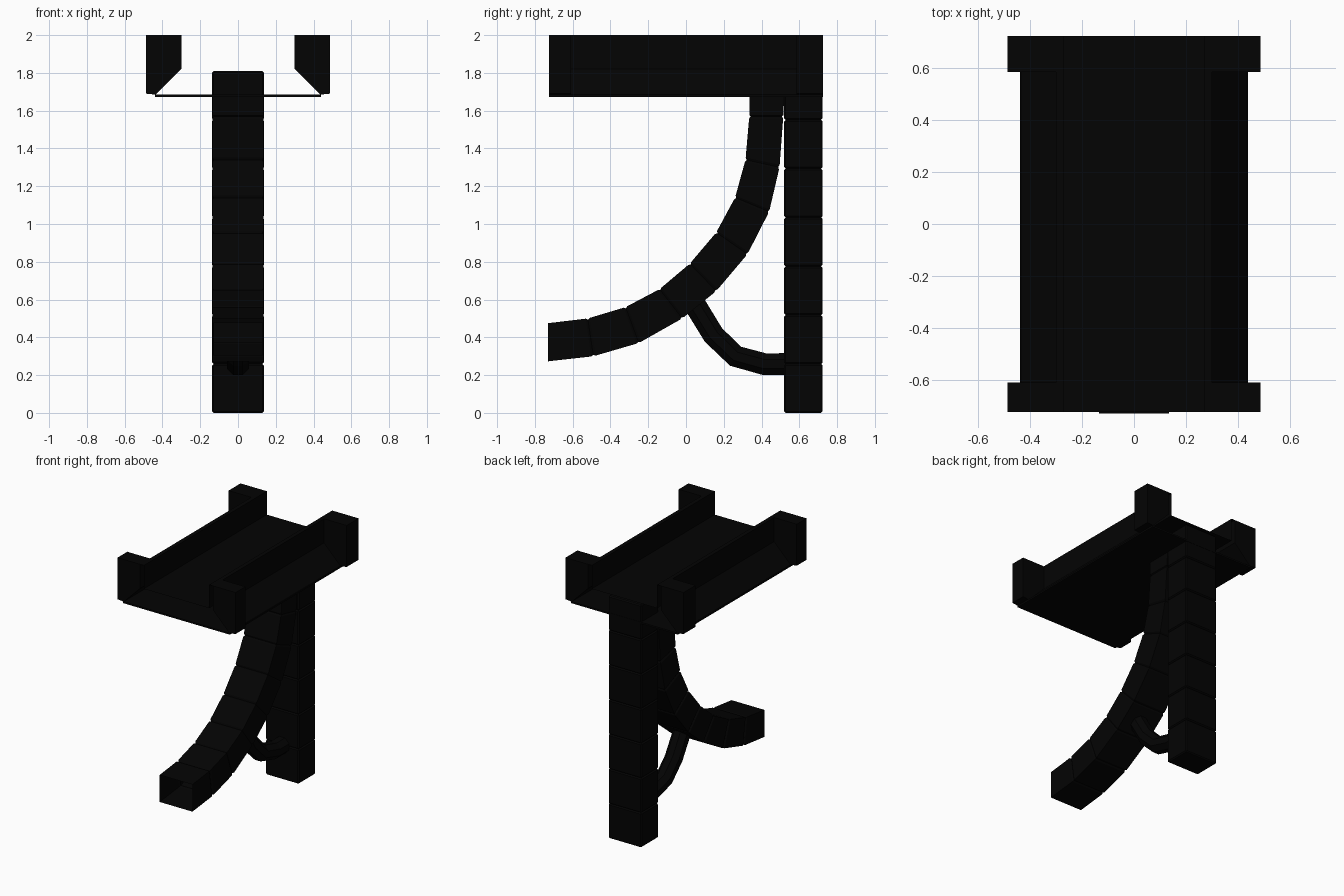
import bpy, bmesh, math
from mathutils import Vector

if "Cube" in bpy.data.objects:
    bpy.data.objects.remove(bpy.data.objects["Cube"])

mat = bpy.data.materials.new("black_finish")
mat.diffuse_color = (0.001, 0.001, 0.001, 1)
mat.use_nodes = True
mat.node_tree.nodes["Principled BSDF"].inputs["Base Color"].default_value = mat.diffuse_color


def finish(name, bm):
    bmesh.ops.recalc_face_normals(bm, faces=bm.faces)
    me = bpy.data.meshes.new(name)
    bm.to_mesh(me)
    bm.free()
    ob = bpy.data.objects.new(name, me)
    bpy.context.collection.objects.link(ob)
    me.materials.append(mat)
    return ob


def loft(name, rings, caps=True, closed=True):
    """Skin a list of equal-sized rings of points."""
    bm = bmesh.new()
    rows = [[bm.verts.new(p) for p in ring] for ring in rings]
    n = len(rows[0])
    for a, b in zip(rows, rows[1:]):
        for i in range(n if closed else n - 1):
            j = (i + 1) % n
            bm.faces.new((a[i], a[j], b[j], b[i]))
    if caps:
        bm.faces.new(rows[0])
        bm.faces.new(rows[-1])
    return finish(name, bm)


def box(name, lo, hi):
    rings = [[(lo[0], lo[1], z), (hi[0], lo[1], z), (hi[0], hi[1], z), (lo[0], hi[1], z)]
             for z in (lo[2], hi[2])]
    return loft(name, rings)


# Rear post: stack of seven bevelled blocks ending just under the tray floor
step = 1.81 / 7
for i in range(7):
    ob = box(f"post_segment_{i + 1}", (-0.137, 0.52, i * step), (0.137, 0.723, (i + 1) * step))
    m = ob.modifiers.new("bevel", 'BEVEL')
    m.width = 0.008
    m.segments = 1

# Curved beam: matching upper and lower edge points (y, z), open front end
upper = [(0.335, 1.68), (0.335, 1.57), (0.315, 1.34), (0.26, 1.14), (0.16, 0.955),
         (0.02, 0.79), (-0.14, 0.655), (-0.32, 0.56), (-0.52, 0.50), (-0.73, 0.475)]
lower = [(0.52, 1.68), (0.515, 1.57), (0.495, 1.30), (0.44, 1.065), (0.325, 0.84),
         (0.16, 0.645), (-0.02, 0.50), (-0.25, 0.37), (-0.49, 0.30), (-0.73, 0.273)]


def section(i, t, inset):
    """Beam cross-section a fraction t along segment i, shrunk by inset."""
    u = Vector(upper[i]).lerp(Vector(upper[i + 1]), t)
    l = Vector(lower[i]).lerp(Vector(lower[i + 1]), t)
    d = (l - u).normalized() * inset
    u, l, w = u + d, l - d, 0.135 - inset
    return [(-w, *u), (w, *u), (w, *l), (-w, *l)]


rings = []
last = len(upper) - 2
for i in range(last + 1):
    rings += [section(i, 0, 0.007 if i else 0), section(i, 0.05, 0), section(i, 0.95, 0)]
rings.append(section(last, 1, 0))
loft("curved_beam", rings, caps=False)

# Small octagonal brace between the beam and the post
path = [Vector((0, y, z)) for y, z in
        [(0.02, 0.62), (0.055, 0.56), (0.145, 0.413), (0.262, 0.30), (0.415, 0.258), (0.54, 0.258)]]
rings = []
for i, p in enumerate(path):
    t = (path[min(i + 1, len(path) - 1)] - path[max(i - 1, 0)]).normalized()
    side = Vector((0, -t.z, t.y))
    r = 0.058 / math.cos(math.pi / 8)
    rings.append([p + Vector((r * math.cos(a), 0, 0)) + side * (r * math.sin(a))
                  for a in [math.pi / 8 + k * math.pi / 4 for k in range(8)]])
loft("brace", rings)

# Thin base plate under the tray
box("tray_base", (-0.44, -0.725, 1.673), (0.44, 0.725, 1.685))

# Tray channel: open-ended sheet forming the raised floor, inner walls and top lips
half = [(0.27, 1.825), (0.27, 2.0), (0.30, 2.0)]
channel = [(-x, z) for x, z in reversed(half)] + half
loft("tray_channel", [[(x, y, z) for x, z in channel] for y in (-0.725, 0.725)],
     caps=False, closed=False)

# Flared outer walls and chamfered corner blocks, both sides
block = [(0.30, 2.0), (0.487, 2.0), (0.487, 1.69), (0.435, 1.685), (0.30, 1.82)]
wall = [(0.30, 2.0), (0.30, 1.82), (0.44, 1.68)]
for label, s in (("left", -1), ("right", 1)):
    loft(f"{label}_wall", [[(s * x, y, z) for x, z in wall] for y in (-0.62, 0.60)],
         caps=False, closed=False)
    for end, y0, y1 in (("front", -0.725, -0.61), ("back", 0.585, 0.725)):
        loft(f"{label}_{end}_corner", [[(s * x, y, z) for x, z in block] for y in (y0, y1)])
